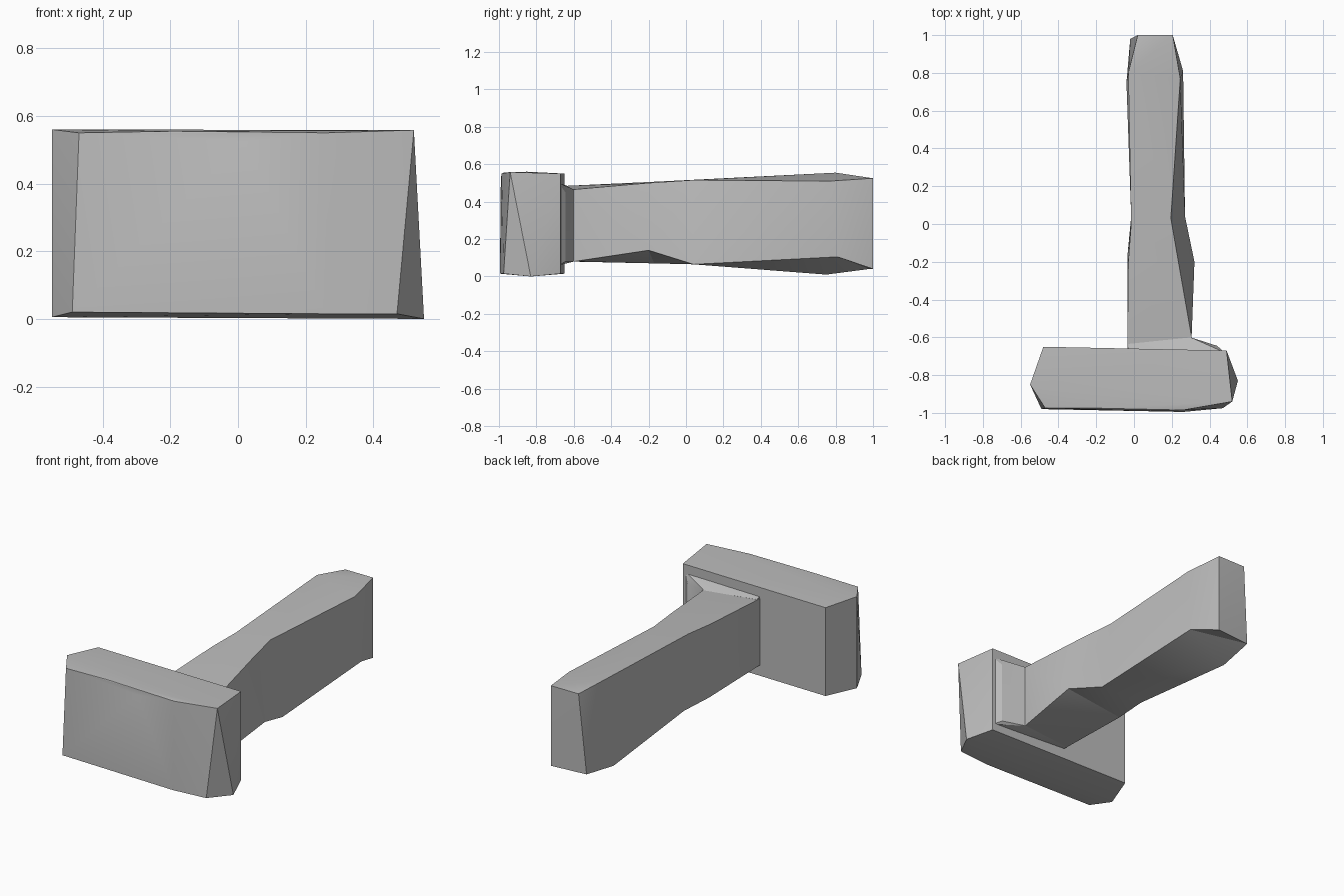
import bpy
import bmesh
import math

default_cube = bpy.data.objects.get("Cube")
if default_cube:
    bpy.data.objects.remove(default_cube, do_unlink=True)

# One plain grey for the whole tool
grey = bpy.data.materials.new("plain grey")
grey.use_nodes = True
colour = (0.5, 0.5, 0.5, 1)
grey.diffuse_color = colour
grey.node_tree.nodes["Principled BSDF"].inputs["Base Color"].default_value = colour


def finish(bm, name):
    """Turn a bmesh into a named, shaded object."""
    bmesh.ops.recalc_face_normals(bm, faces=bm.faces)
    mesh = bpy.data.meshes.new(name)
    bm.to_mesh(mesh)
    bm.free()
    obj = bpy.data.objects.new(name, mesh)
    bpy.context.collection.objects.link(obj)
    mesh.materials.append(grey)
    bpy.ops.object.select_all(action="DESELECT")
    obj.select_set(True)
    bpy.context.view_layer.objects.active = obj
    bpy.ops.object.shade_smooth_by_angle(angle=math.radians(22))
    return obj


def faceted_block(name, points):
    """Chiselled solid wrapped around its corner points."""
    bm = bmesh.new()
    for point in points:
        bm.verts.new(point)
    result = bmesh.ops.convex_hull(bm, input=bm.verts)
    unused = {g for g in result["geom_interior"] + result["geom_unused"]
              if isinstance(g, bmesh.types.BMVert)}
    bmesh.ops.delete(bm, geom=list(unused), context="VERTS")
    return finish(bm, name)


def loft(name, sections):
    """Solid skinned through equal-sided cross-sections."""
    bm = bmesh.new()
    rings = [[bm.verts.new(point) for point in ring] for ring in sections]
    for ring, following in zip(rings, rings[1:]):
        for i in range(len(ring)):
            j = (i + 1) % len(ring)
            bm.faces.new((ring[i], ring[j], following[j], following[i]))
    bm.faces.new(rings[0])
    bm.faces.new(rings[-1])
    bmesh.ops.triangulate(bm, faces=bm.faces)
    return finish(bm, name)


# Hammer head: bottom outline, top outline, and the chipped front edge
head_bottom = [(-.55, -.85, .005), (-.49, -.98, .02), (.26, -.995, .015),
               (.47, -.975, .015), (.55, -.83, 0), (.49, -.67, .015),
               (-.48, -.65, .015)]
head_top = [(-.55, -.85, .56), (-.47, -.975, .55), (-.19, -.975, .555),
            (.26, -.985, .55), (.52, -.94, .558), (.49, -.67, .55),
            (-.48, -.65, .55)]
chipped_edge = [(.02, -.99, .525)]
faceted_block("hammer_head", head_bottom + head_top + chipped_edge)

# Raised collar where the handle meets the head
collar = []
for x, y, low, high in [(-.03, -.68, .08, .5), (-.03, -.635, .08, .485),
                        (.3, -.6, .08, .465), (.44, -.645, .08, .45),
                        (.48, -.68, .06, .5)]:
    collar += [(x, y, low), (x, y, high)]
faceted_block("handle_collar", collar)

# Handle: corners run top left, top right, bottom right, bottom left
handle = [
    [(-.035, -.7, .48), (.3, -.7, .46), (.3, -.7, .08), (-.035, -.7, .08)],
    [(-.035, -.63, .485), (.305, -.6, .465), (.305, -.6, .08), (-.035, -.63, .08)],
    [(-.03, -.2, .505), (.235, -.2, .5), (.32, -.2, .14), (-.035, -.17, .07)],
    [(-.015, 0, .515), (.195, .03, .515), (.27, .04, .065), (-.015, .04, .065)],
    [(-.03, .8, .555), (.245, .77, .51), (.26, .81, .105), (-.04, .75, .01)],
    [(.02, 1, .525), (.205, 1, .525), (.205, 1, .04), (-.02, .98, .04)],
]
loft("handle", handle)
